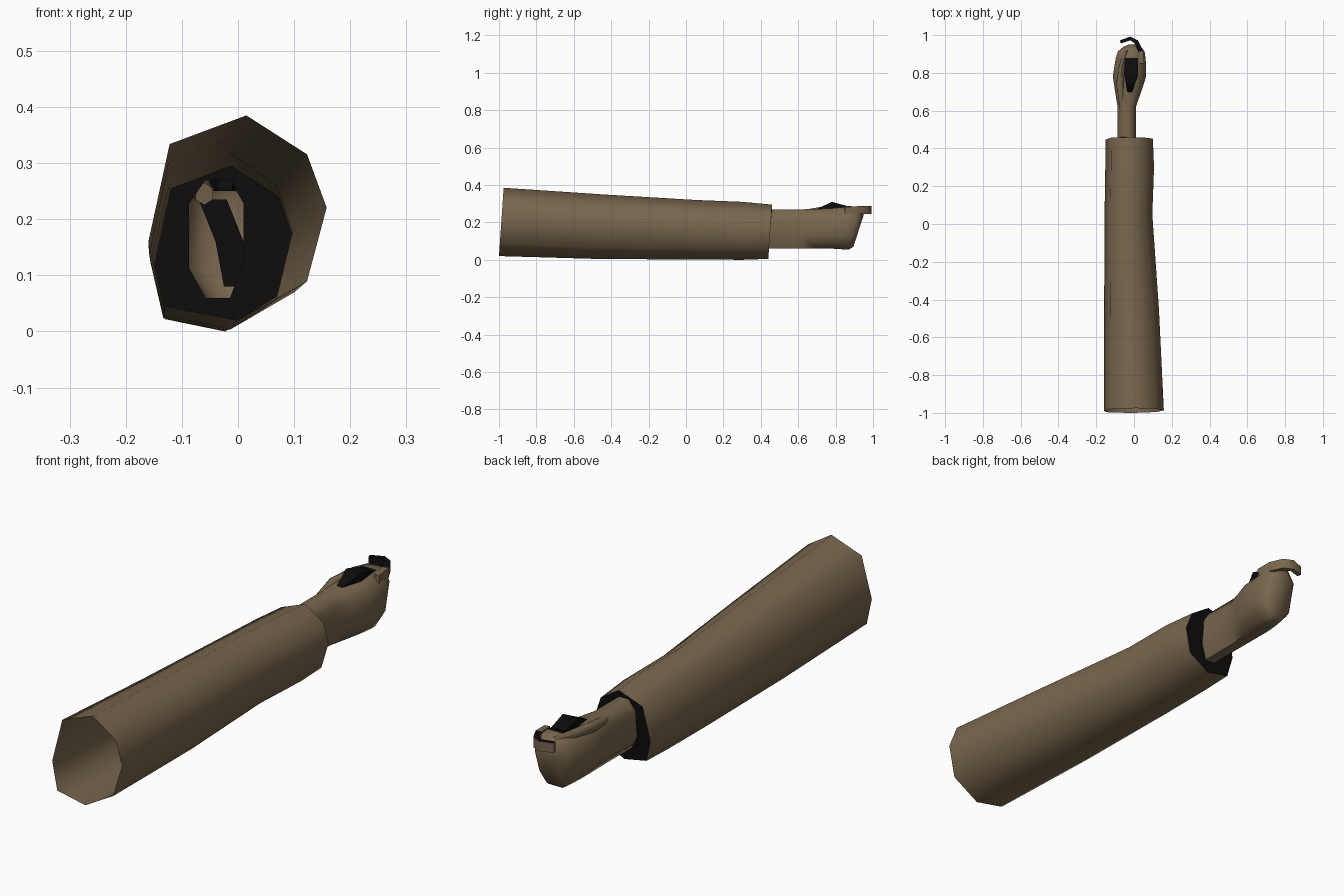
import bpy, bmesh, math
from mathutils import Vector

if "Cube" in bpy.data.objects:
    bpy.data.objects.remove(bpy.data.objects["Cube"])


def material(name, rgb):
    m = bpy.data.materials.new(name)
    m.diffuse_color = (*rgb, 1)
    m.use_nodes = True
    m.node_tree.nodes["Principled BSDF"].inputs["Base Color"].default_value = m.diffuse_color
    return m


BROWN = material("drab brown", (0.19, 0.135, 0.075))
BLACK = material("black", (0.004, 0.004, 0.004))


def loft(name, rings, cap_start=False, cap_end=False, mat=BROWN, rule=None, angle=65):
    """Skin a list of equal-length point rings."""
    bm = bmesh.new()
    rows = [[bm.verts.new(p) for p in r] for r in rings]
    n = len(rows[0])
    for a, b in zip(rows, rows[1:]):
        for i in range(n):
            bm.faces.new((a[i], a[(i + 1) % n], b[(i + 1) % n], b[i]))
    if cap_start:
        bm.faces.new(rows[0][::-1])
    if cap_end:
        bm.faces.new(rows[-1])
    bmesh.ops.recalc_face_normals(bm, faces=bm.faces)
    bm.normal_update()
    for f in bm.faces:
        f.smooth = True
        if rule and rule(f):
            f.material_index = 1
    me = bpy.data.meshes.new(name)
    bm.to_mesh(me)
    bm.free()
    me.materials.append(mat)
    me.materials.append(BLACK)
    me.set_sharp_from_angle(angle=math.radians(angle))
    ob = bpy.data.objects.new(name, me)
    bpy.context.collection.objects.link(ob)
    return ob


def section(shape, yb, yt, x0, x1, z0, z1):
    """Fit a unit outline to a box; y leans from bottom (yb) to top (yt)."""
    return [Vector((x0 + u * (x1 - x0), yb + v * (yt - yb), z0 + v * (z1 - z0)))
            for u, v in shape]


def tube(name, path, sides=6, **kw):
    """Tapered finger along path of (x, y, z, half width, half height)."""
    rings = []
    pts = [Vector(p[:3]) for p in path]
    for i, p in enumerate(path):
        d = (pts[min(i + 1, len(pts) - 1)] - pts[max(i - 1, 0)]).normalized()
        side = d.cross(Vector((0, 0, 1))).normalized()
        up = side.cross(d)
        rings.append([pts[i] + side * p[3] * math.cos(t) + up * p[4] * math.sin(t)
                      for t in (math.tau * (k + 0.5) / sides for k in range(sides))])
    return loft(name, rings, True, True, **kw)


# Sleeve: irregular eight-sided open tube
OCT = [(.55, 1), (.89, .81), (1, .55), (.89, .19), (.5, 0), (.09, .07), (0, .38), (.12, .86)]
cuff = section(OCT, .44, .46, -.15, .10, .005, .295)
loft("sleeve", [
    section(OCT, -1.0, -.975, -.16, .158, .02, .385),
    section(OCT, -.45, -.45, -.158, .132, .004, .35),
    section(OCT, .05, .05, -.156, .097, .002, .32),
    section(OCT, .30, .30, -.152, .106, 0, .31),
    cuff])

# Wrist and fist, thumb side up
FIST = [(.3, 1), (.75, 1), (1, .8), (1, .3), (.75, 0), (.3, 0), (0, .25), (0, .8)]
wrist = section(FIST, .44, .46, -.087, .01, .06, .27)
loft("hand", [
    wrist,
    section(FIST, .62, .62, -.087, .01, .06, .27),
    section(FIST, .70, .70, -.10, .038, .06, .272),
    section(FIST, .78, .78, -.112, .064, .06, .275),
    section(FIST, .84, .88, -.098, .062, .056, .285),
    section(FIST, .87, .925, -.085, .056, .054, .28),
    section(FIST, .895, .95, -.055, .035, .07, .24)], cap_end=True,
    rule=lambda f: f.normal.z > .9 and .76 < f.calc_center_median().y < .90)

# Dark lining between the cuff and the wrist
loft("cuff_lining", [cuff, wrist], mat=BLACK)

# Dark hollow of the palm, peaking above the fist
loft("palm_hollow", [
    section([(0, 0), (1, 0), (1, 1), (0, 1)], y, y, x0, x1, .25, z)
    for y, x0, x1, z in [(.70, -.035, -.01, .272), (.78, -.05, .02, .31),
                         (.86, -.045, .015, .288)]], True, True, mat=BLACK)

# Dark inner palm seen through the open wrist
loft("inner_palm", [
    [Vector((x0, .75, z)), Vector((x1, .75, z)), Vector((x1, .755, z)), Vector((x0, .755, z))]
    for x0, x1, z in [(-.025, .02, .08), (-.04, .01, .16), (-.07, -.02, .235)]],
    True, True, mat=BLACK)

# Thumb lying forward on the palm side
tube("thumb", [(-.06, .62, .245, .018, .02), (-.075, .74, .262, .022, .024),
               (-.062, .84, .268, .019, .022), (-.038, .92, .27, .012, .014)])

# Index finger hooked across the front, dark on its inner and upper faces
tube("index_finger", [(.042, .85, .262, .016, .028), (.036, .915, .265, .018, .03),
                      (.012, .965, .267, .016, .03), (-.02, .982, .267, .014, .03),
                      (-.072, .964, .267, .012, .028)], sides=4, angle=50,
     rule=lambda f: f.calc_center_median().y > .93 and (f.normal.z > .6 or f.normal.y < -.5))
